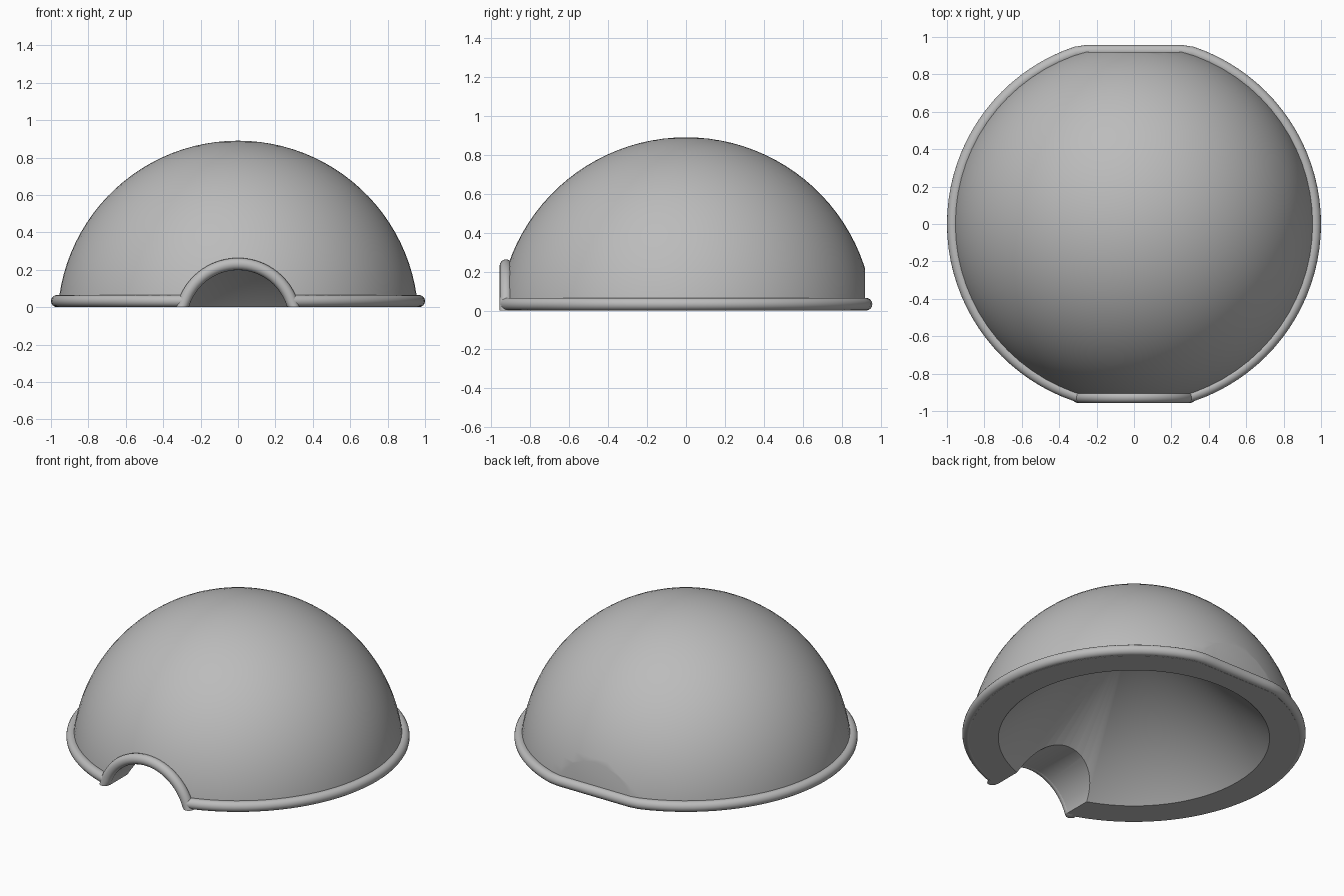
import bpy, bmesh
from math import sin, cos, pi, asin, radians
from mathutils import Vector, Matrix

if "Cube" in bpy.data.objects:
    bpy.data.objects.remove(bpy.data.objects["Cube"])

RADIUS, SINK = 0.965, 0.075    # dome sphere radius, depth of its centre
FLAT = 0.92                    # front and back flats of the dome
TUNNEL = 0.275                 # doorway radius
TUBE = 0.0325                  # trim tube radius
SEGMENTS = 72

grey = bpy.data.materials.new("plain_grey")
grey.use_nodes = True
colour = (0.5, 0.5, 0.5, 1)
grey.diffuse_color = colour
grey.node_tree.nodes["Principled BSDF"].inputs["Base Color"].default_value = colour


def make_object(name, bm):
    bmesh.ops.recalc_face_normals(bm, faces=bm.faces)
    mesh = bpy.data.meshes.new(name)
    bm.to_mesh(mesh)
    bm.free()
    mesh.materials.append(grey)
    obj = bpy.data.objects.new(name, mesh)
    bpy.context.collection.objects.link(obj)
    return obj


def select_only(obj):
    bpy.ops.object.select_all(action='DESELECT')
    obj.select_set(True)
    bpy.context.view_layer.objects.active = obj


def smooth(obj, angle=35):
    select_only(obj)
    bpy.ops.object.shade_smooth_by_angle(angle=radians(angle))


def sweep(name, path, side, sides=16):
    """Tube along an open path; side is the fixed axis across the path's plane."""
    bm = bmesh.new()
    rings = []
    for i, p in enumerate(path):
        along = (path[min(i + 1, len(path) - 1)] - path[max(i - 1, 0)]).normalized()
        out = along.cross(side).normalized()
        ring = []
        for k in range(sides):
            a = 2 * pi * k / sides
            v = p + TUBE * (cos(a) * out + sin(a) * side)
            v.z = max(v.z, 0)
            ring.append(bm.verts.new(v))
        rings.append(ring)
    for r, s in zip(rings, rings[1:]):
        for k in range(sides):
            n = (k + 1) % sides
            bm.faces.new((r[k], r[n], s[n], s[k]))
    bm.faces.new(rings[0])
    bm.faces.new(rings[-1])
    obj = make_object(name, bm)
    smooth(obj, 50)
    return obj


# Dome shell: round outside, conical hollow inside
bm = bmesh.new()
start = asin(SINK / RADIUS)
steps = 24
profile = [(0.79, 0)]
for i in range(steps + 1):
    a = start + (pi / 2 - start) * i / steps
    profile.append((RADIUS * cos(a), RADIUS * sin(a) - SINK))
verts = [bm.verts.new((x, 0, z)) for x, z in profile]
apex = bm.verts.new((0, 0, 0.78))
edges = [bm.edges.new(pair) for pair in zip(verts, verts[1:])]
edges.append(bm.edges.new((apex, verts[0])))
bmesh.ops.spin(bm, geom=verts + [apex] + edges, cent=(0, 0, 0), axis=(0, 0, 1),
               angle=2 * pi, steps=SEGMENTS)
bmesh.ops.remove_doubles(bm, verts=bm.verts, dist=0.0005)

# Flats at the front and back
for s in (-1, 1):
    cut = bmesh.ops.bisect_plane(bm, geom=bm.verts[:] + bm.edges[:] + bm.faces[:],
                                 plane_co=(0, s * FLAT, 0), plane_no=(0, s, 0),
                                 clear_outer=True)
    rim_edges = [e for e in cut["geom_cut"] if isinstance(e, bmesh.types.BMEdge)]
    bmesh.ops.holes_fill(bm, edges=rim_edges, sides=0)
dome = make_object("dome_shell", bm)

# Doorway cut through the front wall
bm = bmesh.new()
bmesh.ops.create_cone(bm, cap_ends=True, segments=64, radius1=TUNNEL, radius2=TUNNEL, depth=1,
                      matrix=Matrix.Translation((0, -0.8, -SINK)) @ Matrix.Rotation(pi / 2, 4, 'X'))
cutter = make_object("doorway_cutter", bm)
cutter.hide_render = True
mod = dome.modifiers.new("doorway", 'BOOLEAN')
mod.operation = 'DIFFERENCE'
mod.solver = 'EXACT'
mod.object = cutter
select_only(dome)
bpy.ops.object.modifier_apply(modifier=mod.name)
bpy.data.objects.remove(cutter)
smooth(dome, 30)

# Base rim, flattened at front and back, open at the doorway
track, flat_track = 1 - TUBE, FLAT + 0.005
points = []
count = 96
for i in range(count + 1):
    a = -pi / 2 + 2 * pi * i / count
    x, y = track * cos(a), track * sin(a)
    if y < -flat_track and abs(x) < 0.285:
        continue
    points.append(Vector((x, max(-flat_track, min(flat_track, y)), TUBE)))
points.insert(0, Vector((0.285, -flat_track, TUBE)))
points.append(Vector((-0.285, -flat_track, TUBE)))
sweep("base_rim", points, Vector((0, 0, 1)))

# Arched trim around the doorway
arch = TUNNEL + TUBE - 0.002
low = asin(SINK / arch) - 0.03
points = []
for i in range(33):
    a = low + (pi - 2 * low) * i / 32
    points.append(Vector((arch * cos(a), -flat_track, arch * sin(a) - SINK)))
sweep("doorway_trim", points, Vector((0, 1, 0)))
